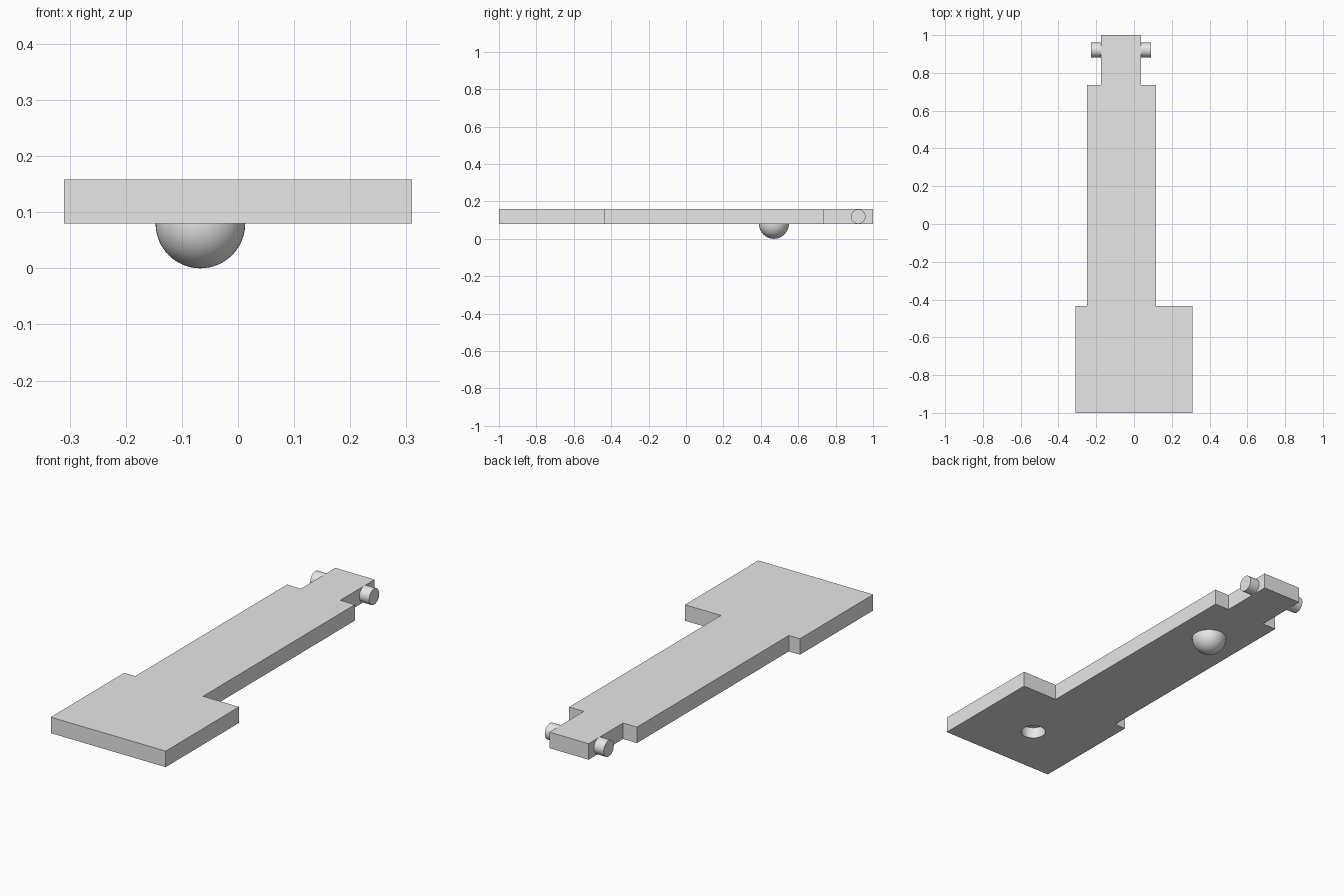
import bpy, bmesh
from math import radians, pi
from mathutils import Matrix, Vector

if "Cube" in bpy.data.objects:
    bpy.data.objects.remove(bpy.data.objects["Cube"])

BOTTOM, TOP = 0.08, 0.158
AXIS_X = -0.067

grey = bpy.data.materials.new("light grey")
grey.use_nodes = True
grey.diffuse_color = (0.8, 0.8, 0.8, 1)
grey.node_tree.nodes["Principled BSDF"].inputs["Base Color"].default_value = (0.8, 0.8, 0.8, 1)


def add_object(name, bm, smooth=False):
    mesh = bpy.data.meshes.new(name)
    bmesh.ops.recalc_face_normals(bm, faces=bm.faces)
    bm.to_mesh(mesh)
    bm.free()
    mesh.materials.append(grey)
    obj = bpy.data.objects.new(name, mesh)
    bpy.context.collection.objects.link(obj)
    if smooth:
        bpy.ops.object.select_all(action='DESELECT')
        obj.select_set(True)
        bpy.context.view_layer.objects.active = obj
        bpy.ops.object.shade_smooth_by_angle(angle=radians(30))
    return obj


def cylinder(name, radius, depth, matrix):
    bm = bmesh.new()
    bmesh.ops.create_cone(bm, cap_ends=True, segments=48, radius1=radius,
                          radius2=radius, depth=depth, matrix=matrix)
    return add_object(name, bm, smooth=True)


# Stepped lever plate: one outline extruded upward
outline = [(-0.31, -1), (0.31, -1), (0.31, -0.435), (0.116, -0.435),
           (0.116, 0.735), (0.037, 0.735), (0.037, 1), (-0.175, 1),
           (-0.175, 0.735), (-0.25, 0.735), (-0.25, -0.435), (-0.31, -0.435)]
bm = bmesh.new()
face = bm.faces.new([bm.verts.new((x, y, BOTTOM)) for x, y in outline])
top = bmesh.ops.extrude_face_region(bm, geom=[face])["geom"]
bmesh.ops.translate(bm, vec=(0, 0, TOP - BOTTOM),
                    verts=[v for v in top if isinstance(v, bmesh.types.BMVert)])
plate = add_object("lever_plate", bm)

# Blind round socket in the underside of the wide end
cutter = cylinder("socket_cutter", 0.057, 0.11,
                  Matrix.Translation((0, -0.737, BOTTOM)))
cutter.hide_render = True
cut = plate.modifiers.new("socket", 'BOOLEAN')
cut.operation = 'DIFFERENCE'
cut.solver = 'EXACT'
cut.object = cutter
bpy.ops.object.select_all(action='DESELECT')
plate.select_set(True)
bpy.context.view_layer.objects.active = plate
bpy.ops.object.modifier_apply(modifier=cut.name)
bpy.data.objects.remove(cutter)
bpy.ops.object.shade_smooth_by_angle(angle=radians(30))

# Half-round bump below the narrow end
bm = bmesh.new()
center = Vector((AXIS_X, 0.47, BOTTOM))
bmesh.ops.create_uvsphere(bm, u_segments=48, v_segments=24, radius=0.08,
                          matrix=Matrix.Translation(center))
bmesh.ops.bisect_plane(bm, geom=bm.verts[:] + bm.edges[:] + bm.faces[:],
                       plane_co=center + Vector((0, 0, 0.01)),
                       plane_no=(0, 0, 1), clear_outer=True)
bmesh.ops.holes_fill(bm, edges=[e for e in bm.edges if e.is_boundary])
add_object("bottom_bump", bm, smooth=True)

# Pivot pegs on both sides of the tongue
for name, x in (("right_pivot_peg", -0.196), ("left_pivot_peg", 0.058)):
    cylinder(name, 0.039, 0.064,
             Matrix.Translation((x, 0.921, (BOTTOM + TOP) / 2))
             @ Matrix.Rotation(pi / 2, 4, 'Y'))
